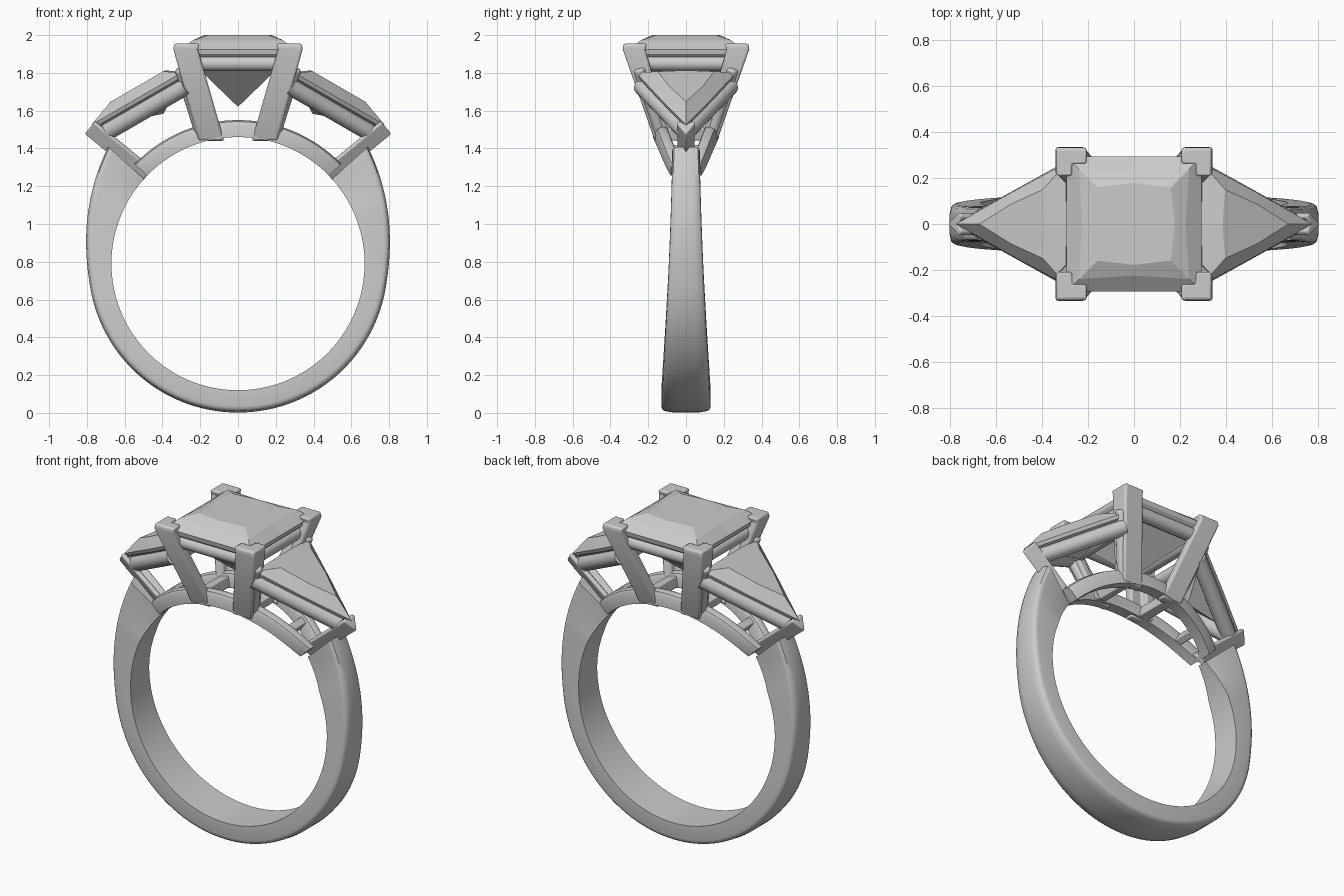
import bpy, bmesh, math
from mathutils import Vector

if "Cube" in bpy.data.objects:
    bpy.data.objects.remove(bpy.data.objects["Cube"])

C = 0.79   # height of finger-hole centre
RI = 0.67  # finger-hole radius


def finish(name, bm, bevel=0, angle=30):
    bmesh.ops.recalc_face_normals(bm, faces=bm.faces)
    me = bpy.data.meshes.new(name)
    bm.to_mesh(me)
    bm.free()
    ob = bpy.data.objects.new(name, me)
    bpy.context.collection.objects.link(ob)
    if bevel:
        m = ob.modifiers.new("soft_edges", 'BEVEL')
        m.width, m.segments, m.limit_method = bevel, 3, 'ANGLE'
        m.angle_limit = math.radians(35)
    if angle:
        bpy.ops.object.select_all(action='DESELECT')
        ob.select_set(True)
        bpy.context.view_layer.objects.active = ob
        bpy.ops.object.shade_smooth_by_angle(angle=math.radians(angle))
    return ob


def loft(name, rings, bevel=0, angle=30):
    """Skin a list of closed rings; a one-point ring makes a tip."""
    bm = bmesh.new()
    vs = [[bm.verts.new(p) for p in r] for r in rings]
    for a, b in zip(vs, vs[1:]):
        n = max(len(a), len(b))
        for i in range(n):
            j = (i + 1) % n
            if len(a) == 1:
                bm.faces.new((a[0], b[i], b[j]))
            elif len(b) == 1:
                bm.faces.new((a[i], a[j], b[0]))
            else:
                bm.faces.new((a[i], a[j], b[j], b[i]))
    for r in (vs[0], vs[-1]):
        if len(r) > 2:
            bm.faces.new(r)
    return finish(name, bm, bevel, angle)


def rod(name, a, b, r, n=20, bevel=0):
    a, b = Vector(a), Vector(b)
    q = (b - a).to_track_quat('Z', 'Y')
    circ = [q @ Vector((r * math.cos(t), r * math.sin(t), 0))
            for t in (2 * math.pi * i / n for i in range(n))]
    return loft(name, [[p + c for c in circ] for p in (a, b)], bevel)


def polar(r, deg, y):
    t = math.radians(deg)
    return (r * math.cos(t), y, C + r * math.sin(t))


# Shank: tapered band swept round the bottom, deeper and narrower at the shoulders
rings = []
N = 96
for i in range(N + 1):
    deg = -222 + 264 * i / N
    up = deg if deg > -90 else -180 - deg
    k = max(0, up + 8) / 50
    R = 0.79 + 0.005 * max(0, (up + 90) / 90 if up < 0 else 1) + 0.132 * k ** 1.7
    z = C + R * math.sin(math.radians(up))
    w = 0.073 + 0.058 * max(0, (1.4 - z) / 1.4) ** 1.4
    wi = w - (w - 0.03) * max(0, (up - 24) / 18)
    prof = [(wi, RI), (w, R - .035), (w * .97, R - .02), (w * .88, R - .01), (w * .5, R - .002)]
    prof += [(-y, r) for y, r in reversed(prof)]
    rings.append([polar(r, deg, y) for y, r in prof])
loft("shank", rings, 0, 40)


# Gallery rails: a pair of arches bowing apart under the centre stone
def bow(deg):
    return 0.045 + 0.095 * math.sin(math.radians((deg - 44) / 92 * 180)) ** 0.8


for s, side in ((-1, "front"), (1, "back")):
    rings = []
    for i in range(33):
        deg = 44.01 + 91.98 * i / 32
        y = bow(deg)
        rings.append([polar(r, deg, s * (y + d)) for r, d in
                      ((RI, -.035), (RI, .035), (.73, .035), (.752, .025), (.76, 0), (.752, -.025), (.73, -.035))])
    loft(side + "_gallery_rail", rings, 0, 40)

# Cross struts between the rails
for sx in (-1, 1):
    for x, h in ((0.16, 0.03), (0.39, 0.022)):
        deg = 90 - math.degrees(math.asin(sx * x / .71))
        y = bow(deg)
        d = math.degrees(h / .71)
        loft("gallery_strut", [[polar(r, deg + e, s * y) for r, e in
                                ((RI + .005, -d), (RI + .005, d), (.74, d), (.74, -d))] for s in (-1, 1)], .006)


# Centre stone: square cut with table, two crown steps, girdle and pavilion
def square(c, m, z):
    return [(c, c, z), (0, m, z), (-c, c, z), (-m, 0, z), (-c, -c, z), (0, -m, z), (c, -c, z), (m, 0, z)]


loft("centre_stone", [[(0, 0, 1.62)], square(.15, .15, 1.765), square(.29, .29, 1.90), square(.295, .295, 1.925),
                      square(.24, .225, 1.972), square(.16, .178, 2.0)], 0, 0)

# Centre basket: four rods under the girdle
g = 0.253
for s in (-1, 1):
    rod("basket_bar_x", (-g, s * g, 1.85), (g, s * g, 1.85), .04)
    rod("basket_bar_y", (s * g, -g, 1.85), (s * g, g, 1.85), .04)


# L-shaped corner prongs, leaning outwards
def ell(sx, sy, cx, cy, ax, ay, t, z):
    pts = ((cx, cy), (cx - ax, cy), (cx - ax, cy - t), (cx - t, cy - t), (cx - t, cy - ay), (cx, cy - ay))
    return [(sx * x, sy * y, z) for x, y in pts]


for sx in (-1, 1):
    for sy in (-1, 1):
        loft("corner_prong", [ell(sx, sy, .208, .165, .135, .085, .055, 1.44),
                              ell(sx, sy, .342, .335, .13, .12, .062, 1.925),
                              ell(sx, sy, .338, .331, .135, .125, .072, 1.955)], .012)


def side_point(s, u, v, n):
    """Tilted frame of a side stone: u runs out and down, n points up from its table."""
    c, q = math.cos(math.radians(30)), 0.5
    return Vector((s * (0.30 + u * c + n * q), v, 1.80 - u * q + n * c))


for s, side in ((-1, "left"), (1, "right")):
    P = lambda u, v, n: side_point(s, u, v, n)

    # Triangular side stone
    def tri(u0, u1, w, n, b):
        m = (u0 + u1) / 2
        return [P(u0, -w, n), P(m, -w / 2 - b, n), P(u1, 0, n), P(m, w / 2 + b, n), P(u0, w, n), P(u0 - b, 0, n)]

    loft(side + "_side_stone", [[P(.19, 0, -.14)], tri(.0, .54, .26, -.02, .004), tri(-.003, .55, .265, 0, .004),
                                tri(.08, .40, .15, .055, .012)], 0, 0)

    # Triangular frame of rods below its girdle
    a, b, t = P(.01, -.235, -.075), P(.01, .235, -.075), P(.50, 0, -.075)
    rod(side + "_frame_inner", a, b, .04)
    rod(side + "_frame_front", a, t, .045)
    rod(side + "_frame_back", b, t, .045)

    # Round prongs at the inner corners
    for sy in (-1, 1):
        rod(side + "_round_prong", (s * .19, sy * .13, 1.46), (s * .305, sy * .25, 1.825), .032, 20, .014)

    # V-shaped prong holding the outer tip, running down to the finger hole
    d, p = Vector((.775, 0, .632)), Vector((.632, 0, -.775))
    rings = []
    for x, z, w in ((.477, 1.262, .042), (.782, 1.513, .052)):
        rings.append([Vector((s * (x + p.x * q), y, z + p.z * q)) for q, y in
                      ((.05, 0), (-.03, w), (-.045, w - .02), (-.02, 0), (-.045, .02 - w), (-.03, -w))])
    loft(side + "_tip_prong", rings, .008)
